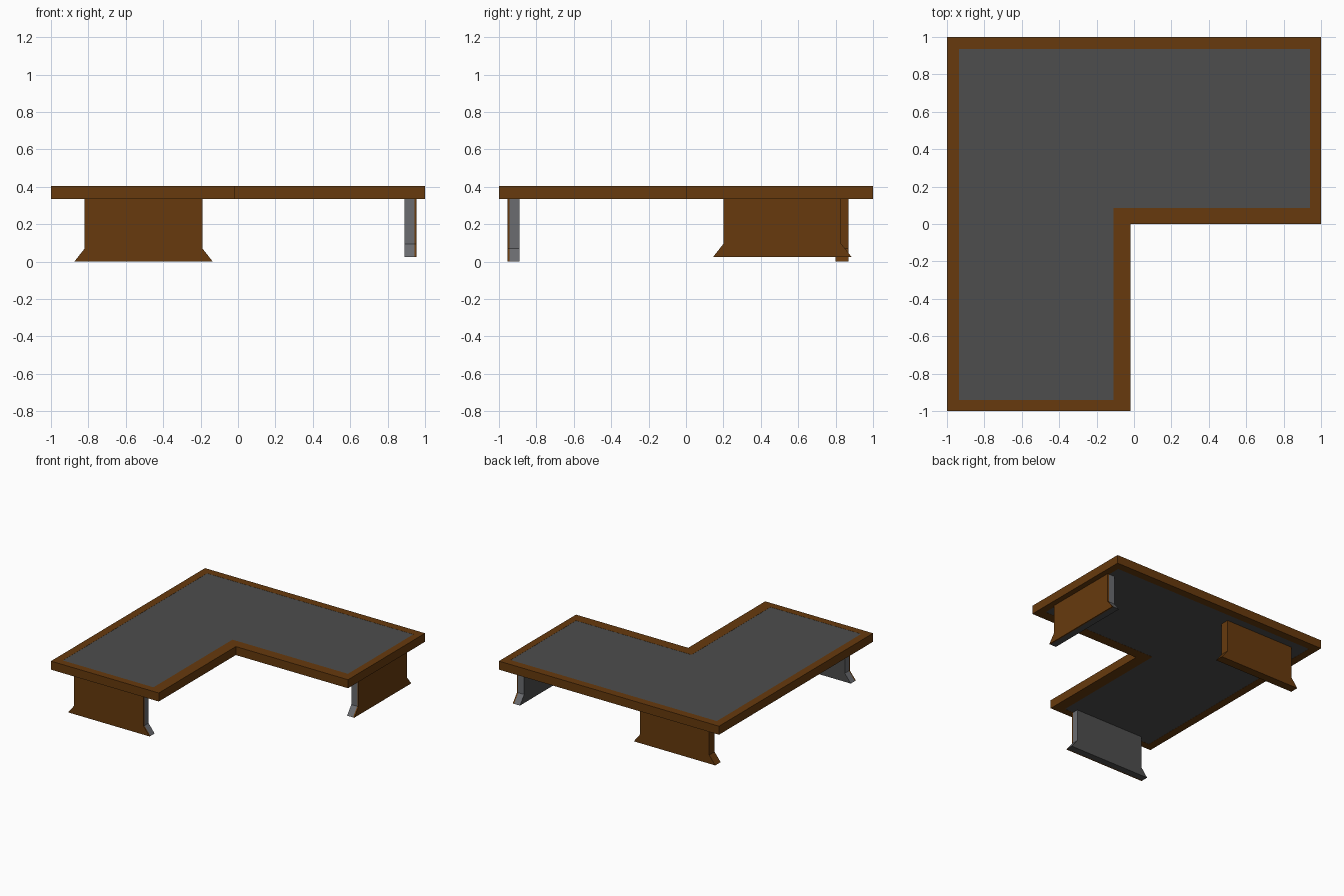
import bpy, bmesh
from mathutils import Vector

if "Cube" in bpy.data.objects:
    bpy.data.objects.remove(bpy.data.objects["Cube"])


def material(name, rgb):
    m = bpy.data.materials.new(name)
    m.diffuse_color = (*rgb, 1)
    m.use_nodes = True
    m.node_tree.nodes["Principled BSDF"].inputs["Base Color"].default_value = m.diffuse_color
    return m


WOOD = material("brown wood", (0.135, 0.042, 0.004))
GREY = material("dark grey", (0.075, 0.075, 0.075))
END = material("mid grey", (0.145, 0.15, 0.16))


def finish(name, bm, mats):
    bmesh.ops.recalc_face_normals(bm, faces=bm.faces)
    mesh = bpy.data.meshes.new(name)
    bm.to_mesh(mesh)
    bm.free()
    for m in mats:
        mesh.materials.append(m)
    ob = bpy.data.objects.new(name, mesh)
    bpy.context.collection.objects.link(ob)
    return ob


def prism(name, points, sweep, mats, rule=None):
    """Extrude a flat polygon along a vector; rule(normal) picks the material slot."""
    bm = bmesh.new()
    face = bm.faces.new([bm.verts.new(p) for p in points])
    res = bmesh.ops.extrude_face_region(bm, geom=[face], use_keep_orig=True)
    moved = [v for v in res["geom"] if isinstance(v, bmesh.types.BMVert)]
    bmesh.ops.translate(bm, verts=moved, vec=sweep)
    bmesh.ops.recalc_face_normals(bm, faces=bm.faces)
    if rule:
        for f in bm.faces:
            f.normal_update()
            f.material_index = rule(f.normal)
    return finish(name, bm, mats)


# L-shaped table top: wooden frame around a grey panel
BOTTOM, TOP = 0.335, 0.405
outer = [(-1, -1), (-0.02, -1), (-0.02, 0), (1, 0), (1, 1), (-1, 1)]
inner = [(-0.935, -0.94), (-0.11, -0.94), (-0.11, 0.085),
         (0.94, 0.085), (0.94, 0.935), (-0.935, 0.935)]

bm = bmesh.new()
rings = [[bm.verts.new((x, y, z)) for x, y in loop]
         for loop, z in ((outer, BOTTOM), (outer, TOP), (inner, TOP), (inner, BOTTOM))]
for k in range(4):
    a, b = rings[k], rings[(k + 1) % 4]
    for i in range(6):
        j = (i + 1) % 6
        bm.faces.new((a[i], a[j], b[j], b[i]))
finish("top_frame", bm, [WOOD])

prism("top_panel", [(x, y, BOTTOM + 0.001) for x, y in inner],
      Vector((0, 0, TOP - BOTTOM - 0.002)), [GREY])


# Slab legs with a flared foot
def leg_profile(u0, u1, z0, flare_z, flare=0.055):
    return [(u0 - flare, z0), (u1 + flare, z0), (u1, flare_z), (u1, BOTTOM),
            (u0, BOTTOM), (u0, flare_z)]


SKIN = 0.011  # wooden facing on the outer side of the grey legs

front = leg_profile(-0.82, -0.19, 0.0, 0.07)
prism("front_leg_facing", [(u, -0.955, z) for u, z in front], Vector((0, SKIN, 0)), [WOOD])
prism("front_leg", [(u, -0.955 + SKIN, z) for u, z in front], Vector((0, 0.065 - SKIN, 0)),
      [GREY, END], lambda n: 1 if abs(n.x) > 0.5 else 0)

side = leg_profile(0.20, 0.83, 0.025, 0.095)
prism("right_leg_facing", [(0.955, u, z) for u, z in side], Vector((-SKIN, 0, 0)), [WOOD])
prism("right_leg", [(0.955 - SKIN, u, z) for u, z in side], Vector((SKIN - 0.065, 0, 0)),
      [GREY, END], lambda n: 1 if abs(n.y) > 0.5 else 0)

prism("back_leg", [(u, 0.80, z) for u, z in front], Vector((0, 0.07, 0)), [WOOD])
